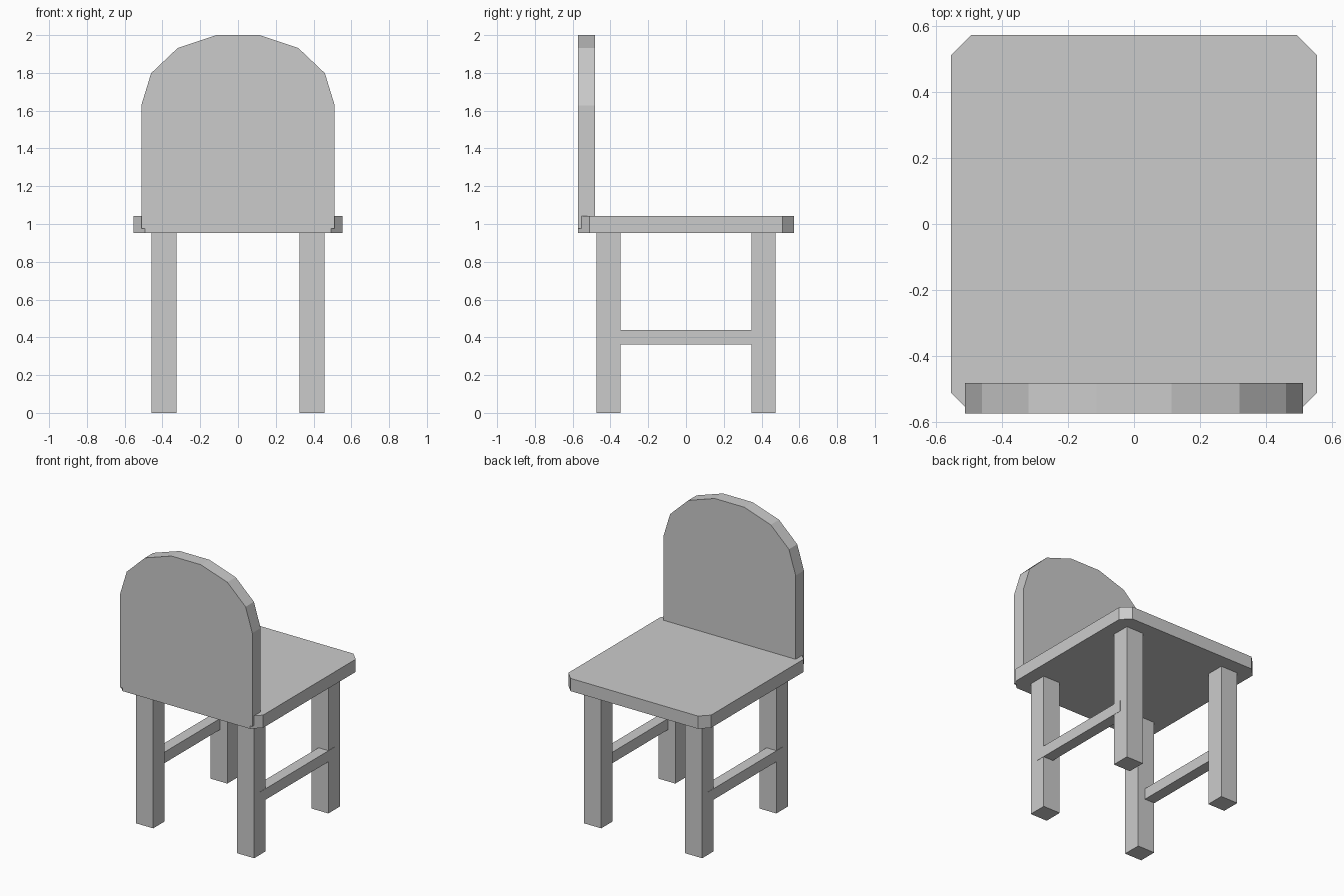
import bpy
import bmesh
from mathutils import Vector

cube = bpy.data.objects.get("Cube")
if cube:
    bpy.data.objects.remove(cube, do_unlink=True)

# Single plain grey finish
grey = bpy.data.materials.new("light grey")
grey.use_nodes = True
colour = (0.6, 0.6, 0.6, 1)
grey.diffuse_color = colour
grey.node_tree.nodes["Principled BSDF"].inputs["Base Color"].default_value = colour


def prism(name, outline, extrusion):
    """Extrude a closed outline of 3D points into a solid."""
    bm = bmesh.new()
    face = bm.faces.new([bm.verts.new(p) for p in outline])
    result = bmesh.ops.extrude_face_region(bm, geom=[face])
    moved = [g for g in result["geom"] if isinstance(g, bmesh.types.BMVert)]
    bmesh.ops.translate(bm, verts=moved, vec=Vector(extrusion))
    bmesh.ops.recalc_face_normals(bm, faces=bm.faces)
    mesh = bpy.data.meshes.new(name)
    bm.to_mesh(mesh)
    bm.free()
    mesh.materials.append(grey)
    obj = bpy.data.objects.new(name, mesh)
    bpy.context.collection.objects.link(obj)
    return obj


def box(name, low, high):
    x0, y0, z0 = low
    x1, y1, z1 = high
    outline = [(x0, y0, z0), (x1, y0, z0), (x1, y1, z0), (x0, y1, z0)]
    return prism(name, outline, (0, 0, z1 - z0))


# Seat: slab with clipped corners
w, d, clip = 0.553, 0.572, 0.06
seat_half = [(w - clip, -d), (w, clip - d), (w, d - clip), (w - clip, d)]
seat_outline = seat_half + [(-x, y) for x, y in reversed(seat_half)]
prism("seat", [(x, y, 0.953) for x, y in seat_outline], (0, 0, 0.089))

# Backrest: faceted arch standing on the front edge
arch = [(0.512, 0.975), (0.512, 1.628), (0.46, 1.798), (0.319, 1.932), (0.114, 2)]
arch_outline = arch + [(-x, z) for x, z in reversed(arch)]
prism("backrest", [(x, -0.573, z) for x, z in arch_outline], (0, 0.092, 0))

for side, sx in (("left", 1), ("right", -1)):
    # Square legs
    for end, sy in (("front", -1), ("back", 1)):
        cx, cy = sx * 0.391, sy * 0.41
        box(f"{end}_{side}_leg", (cx - 0.066, cy - 0.064, 0),
            (cx + 0.066, cy + 0.064, 0.96))
    # Side stretcher, just proud of the legs' outer faces
    cx = sx * 0.42
    box(f"{side}_stretcher", (cx - 0.039, -0.41, 0.363), (cx + 0.039, 0.41, 0.44))
